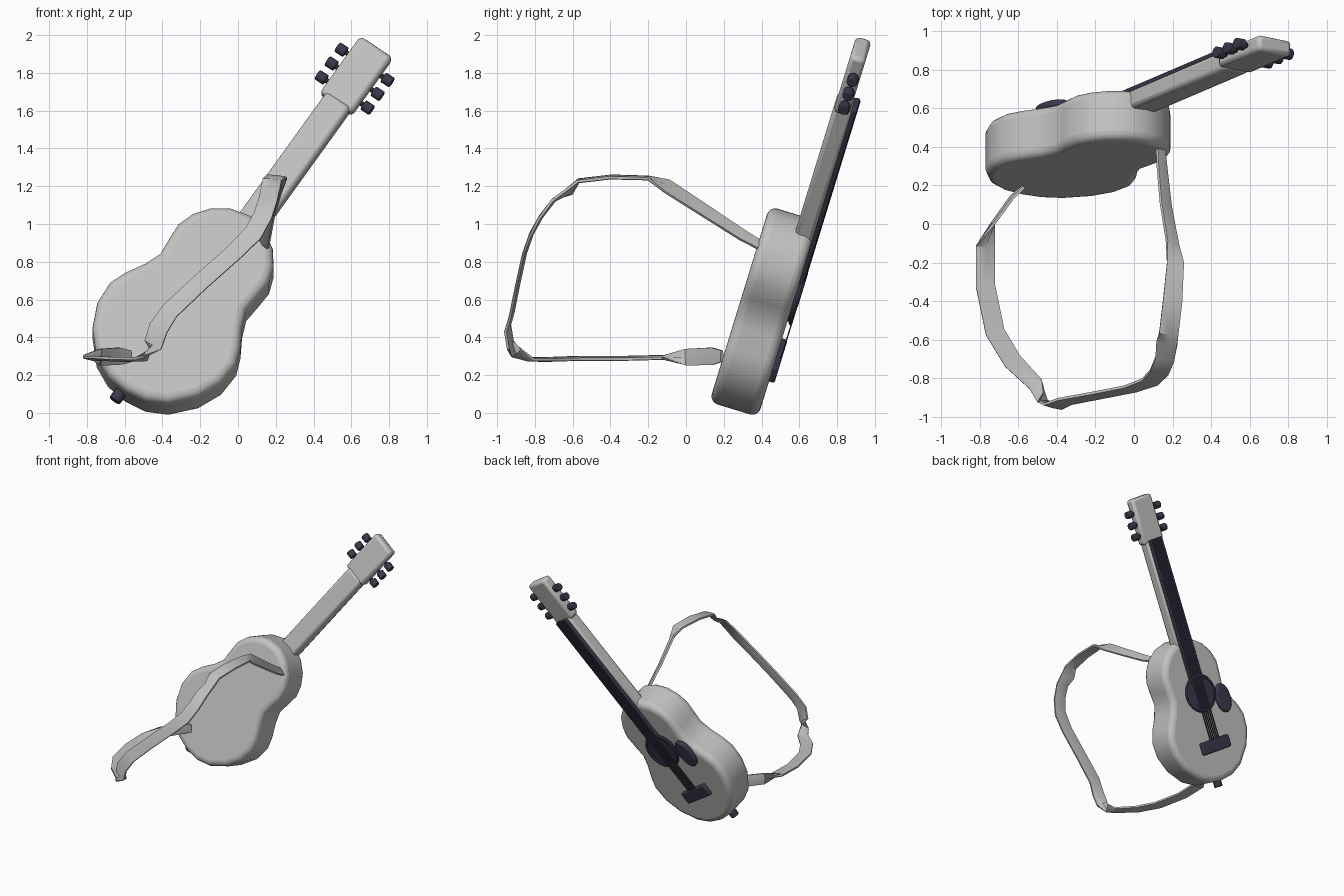
import bpy, bmesh, math
from mathutils import Matrix, Vector

cube = bpy.data.objects.get("Cube")
if cube:
    bpy.data.objects.remove(cube)


def make_material(name, rgb):
    mat = bpy.data.materials.new(name)
    mat.use_nodes = True
    mat.diffuse_color = (*rgb, 1)
    mat.node_tree.nodes["Principled BSDF"].inputs["Base Color"].default_value = (*rgb, 1)
    return mat


GREY = make_material("light grey", (0.54, 0.54, 0.53))
DARK = make_material("dark slate", (0.042, 0.04, 0.072))

# Guitar frame: local x across, y towards the strings, z along the neck
LONG = Vector((0.567, 0.242, 0.787)).normalized()
FACE = Vector((0, 0.956, -0.293)).normalized()
ACROSS = FACE.cross(LONG).normalized()
FACE = LONG.cross(ACROSS)
FRAME = Matrix((ACROSS, FACE, LONG)).transposed().to_4x4()
FRAME.translation = (-0.387, 0.375, 0.4)


def finish(name, bm, mat, bevel=0, segments=2, frame=FRAME, angle=40):
    bmesh.ops.recalc_face_normals(bm, faces=bm.faces)
    mesh = bpy.data.meshes.new(name)
    bm.to_mesh(mesh)
    bm.free()
    mesh.materials.append(mat)
    obj = bpy.data.objects.new(name, mesh)
    bpy.context.collection.objects.link(obj)
    obj.matrix_world = frame
    if bevel:
        mod = obj.modifiers.new("soft edges", "BEVEL")
        mod.width, mod.segments = bevel, segments
        mod.limit_method, mod.angle_limit = "ANGLE", math.radians(45)
    bpy.ops.object.select_all(action="DESELECT")
    obj.select_set(True)
    bpy.context.view_layer.objects.active = obj
    bpy.ops.object.shade_smooth_by_angle(angle=math.radians(angle))
    return obj


def box(name, low, high, mat, bevel=0):
    low, high = Vector(low), Vector(high)
    bm = bmesh.new()
    bmesh.ops.create_cube(bm, size=1)
    for v in bm.verts:
        v.co = (low + high) / 2 + v.co * (high - low)
    return finish(name, bm, mat, bevel)


def cylinder(name, centre, axis, radius, depth, mat, sides=12, bevel=0.006, stretch=1):
    bm = bmesh.new()
    bmesh.ops.create_cone(bm, cap_ends=True, segments=sides, radius1=radius,
                          radius2=radius, depth=depth)
    turn = Vector(axis).to_track_quat("Z", "Y").to_matrix().to_4x4()
    bmesh.ops.transform(bm, verts=bm.verts, matrix=turn)
    for v in bm.verts:
        v.co.z *= stretch
        v.co += Vector(centre)
    return finish(name, bm, mat, bevel)


# Sound box: half outline mirrored, then extruded through the depth
half = [(0.12, -0.375), (0.23, -0.32), (0.34, -0.2), (0.398, -0.07), (0.405, 0.06),
        (0.37, 0.15), (0.312, 0.25), (0.277, 0.34), (0.285, 0.43), (0.291, 0.53),
        (0.26, 0.62), (0.2, 0.7), (0.11, 0.76)]
outline = [(0, -0.39)] + half + [(0, 0.785)] + [(-x, z) for x, z in reversed(half)]
bm = bmesh.new()
back = bm.faces.new([bm.verts.new((x + 0.012, -0.14, z)) for x, z in outline])
moved = bmesh.ops.extrude_face_region(bm, geom=[back])["geom"]
bmesh.ops.translate(bm, vec=(0, 0.27, 0),
                    verts=[g for g in moved if isinstance(g, bmesh.types.BMVert)])
if not any(f.normal.y < 0 and len(f.verts) == len(outline) for f in bm.faces):
    bmesh.ops.contextual_create(bm, geom=[e for e in bm.edges if e.is_boundary])
finish("sound_box", bm, GREY, 0.045, 4, angle=60)

# Neck and head
box("neck", (-0.075, 0.03, 0.7), (0.083, 0.132, 1.62), GREY, 0.022)
box("headstock", (-0.104, 0.035, 1.595), (0.104, 0.12, 1.975), GREY, 0.022)
box("fingerboard", (-0.062, 0.125, 0.4), (0.07, 0.153, 1.62), DARK, 0.006)

# Tuning pegs
for side, label in ((1, "left"), (-1, "right")):
    for i in range(3):
        z = 1.678 + i * 0.093
        cylinder(f"{label}_peg_{i + 1}", (side * 0.148, 0.085, z), (1, 0, 0), 0.03, 0.055, DARK)
        cylinder(f"{label}_peg_shaft_{i + 1}", (side * 0.11, 0.085, z), (1, 0, 0),
                 0.014, 0.06, DARK, 8, 0)

# Sound hole with a raised rim, guard and bridge
cylinder("sound_hole", (0.006, 0.138, 0.33), (0, 1, 0), 0.14, 0.026, DARK, 28)
bm = bmesh.new()
N, M = 28, 6
rings = []
for i in range(N):
    a = math.tau * i / N
    ring = []
    for j in range(M):
        b = math.tau * j / M
        r = 0.142 + 0.013 * math.cos(b)
        ring.append(bm.verts.new((0.006 + r * math.cos(a), 0.148 + 0.012 * math.sin(b),
                                  0.33 + r * math.sin(a))))
    rings.append(ring)
for i in range(N):
    p, q = rings[i], rings[(i + 1) % N]
    for j in range(M):
        k = (j + 1) % M
        bm.faces.new((p[j], p[k], q[k], q[j]))
finish("sound_hole_rim", bm, DARK)
cylinder("guard", (-0.205, 0.14, 0.235), (0, 1, 0), 0.07, 0.04, DARK, 20, 0.012, 1.7)
box("bridge", (-0.14, 0.12, -0.15), (0.15, 0.16, -0.05), DARK, 0.01)

# Strings
for i in range(6):
    x = 0.005 + (i - 2.5) * 0.018
    box(f"string_{i + 1}", (x - 0.003, 0.151, -0.09), (x + 0.003, 0.158, 1.62), DARK)

# Strap button at the tail
cylinder("strap_button", (-0.02, 0, -0.41), (0, 0, 1), 0.034, 0.06, DARK)

# Strap: centre line with half width and the way the cloth faces
facing = {"wall": (0.75, 0.6, 0), "flat": (0.1, 0, 1), "front": (-0.15, -1, 0.2),
          "lean": (-0.3, -0.5, 0.8), "twist": (0.75, 0.2, 0.65)}
path = [
    (-0.57, 0.19, 0.3, 0.03, "wall"), (-0.63, 0.14, 0.3, 0.046, "wall"),
    (-0.73, 0, 0.295, 0.044, "wall"), (-0.77, -0.12, 0.295, 0.05, "flat"),
    (-0.77, -0.32, 0.29, 0.05, "flat"), (-0.72, -0.56, 0.29, 0.05, "flat"),
    (-0.63, -0.71, 0.285, 0.048, "flat"), (-0.51, -0.83, 0.285, 0.04, "flat"),
    (-0.48, -0.9, 0.32, 0.035, "lean"), (-0.45, -0.93, 0.36, 0.05, "front"),
    (-0.42, -0.945, 0.45, 0.052, "front"), (-0.36, -0.92, 0.54, 0.048, "front"),
    (-0.2, -0.89, 0.69, 0.046, "front"), (-0.02, -0.855, 0.85, 0.046, "front"),
    (0.08, -0.82, 0.95, 0.05, "front"), (0.13, -0.77, 1.04, 0.05, "front"),
    (0.16, -0.7, 1.13, 0.05, "front"), (0.17, -0.62, 1.17, 0.055, "lean"),
    (0.18, -0.57, 1.23, 0.05, "flat"), (0.2, -0.4, 1.25, 0.05, "flat"),
    (0.215, -0.2, 1.245, 0.044, "flat"), (0.2, -0.1, 1.2, 0.045, "twist"),
    (0.165, 0.1, 1.07, 0.04, "twist"), (0.145, 0.3, 0.94, 0.035, "twist"),
    (0.135, 0.46, 0.85, 0.025, "twist")]
centres = [Vector(p[:3]) for p in path]
bm = bmesh.new()
rings, last = [], None
for i, (*_, width, way) in enumerate(path):
    along = (centres[min(i + 1, len(path) - 1)] - centres[max(i - 1, 0)]).normalized()
    side = along.cross(Vector(facing[way])).normalized()
    if last and side.dot(last) < 0:
        side.negate()
    last = side
    up = side.cross(along) * 0.012
    rings.append([bm.verts.new(centres[i] + side * width * s + up * t)
                  for s, t in ((-1, -0.6), (0, -1.2), (1, -0.6), (1, 0.6), (0, 0.8), (-1, 0.6))])
for p, q in zip(rings, rings[1:]):
    for j in range(6):
        k = (j + 1) % 6
        bm.faces.new((p[j], p[k], q[k], q[j]))
bm.faces.new(rings[0])
bm.faces.new(rings[-1])
finish("strap", bm, GREY, frame=Matrix())
